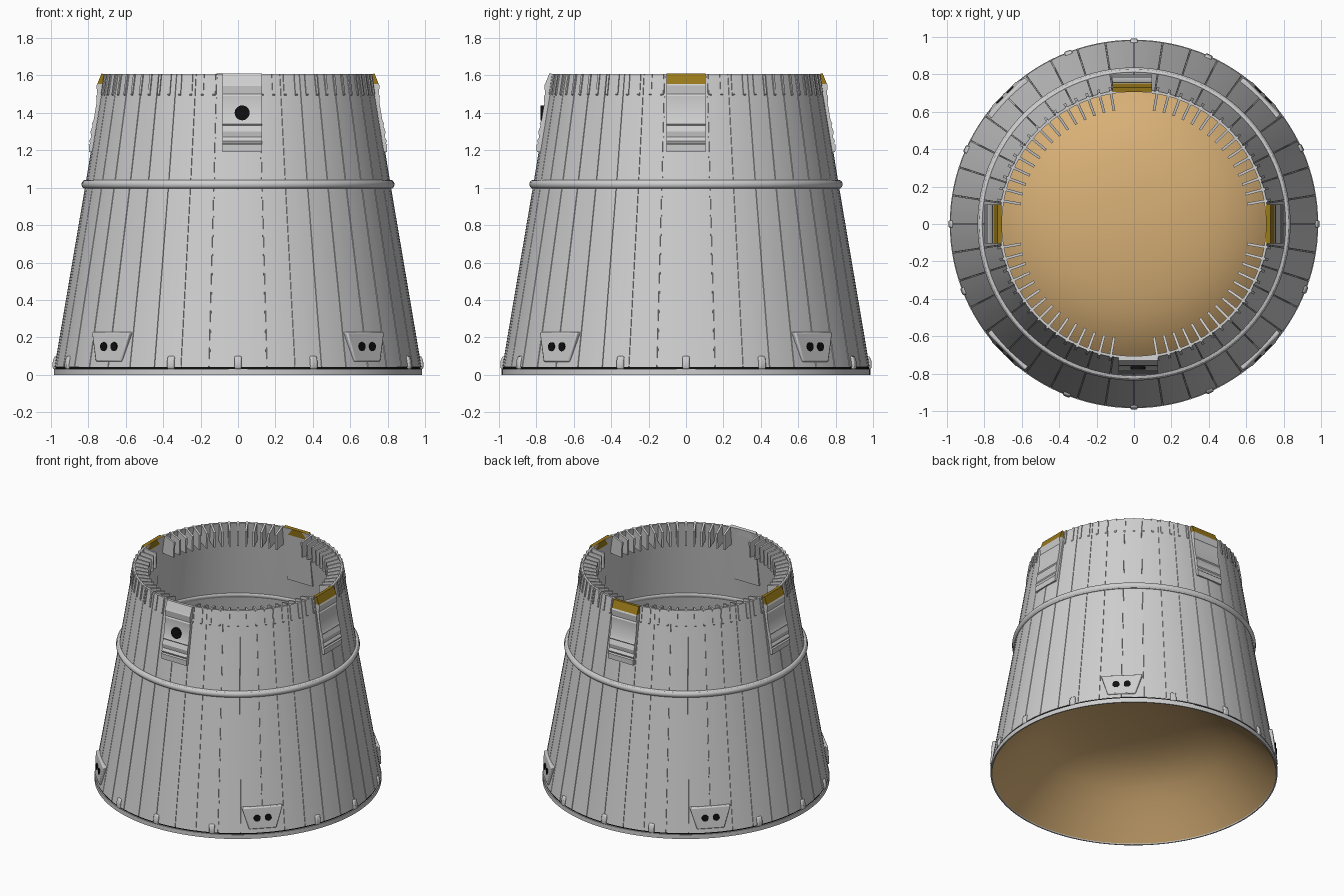
import bpy, bmesh, math
from mathutils import Matrix, Vector

if "Cube" in bpy.data.objects:
    bpy.data.objects.remove(bpy.data.objects["Cube"])


def material(name, rgb):
    m = bpy.data.materials.new(name)
    m.diffuse_color = (*rgb, 1)
    m.use_nodes = True
    m.node_tree.nodes["Principled BSDF"].inputs["Base Color"].default_value = m.diffuse_color
    return m


GREY = material("light_grey", (0.62, 0.62, 0.62))
TAN = material("tan", (0.68, 0.43, 0.18))
GOLD = material("dark_gold", (0.32, 0.19, 0.01))
BLACK = material("black", (0.005, 0.005, 0.005))


def finish(bm, name, mat, smooth=True, bevel=0):
    bmesh.ops.recalc_face_normals(bm, faces=bm.faces)
    me = bpy.data.meshes.new(name)
    bm.to_mesh(me)
    bm.free()
    ob = bpy.data.objects.new(name, me)
    bpy.context.collection.objects.link(ob)
    me.materials.append(mat)
    if bevel:
        b = ob.modifiers.new("bevel", 'BEVEL')
        b.width, b.segments = bevel, 2
    if smooth:
        bpy.ops.object.select_all(action='DESELECT')
        ob.select_set(True)
        bpy.context.view_layer.objects.active = ob
        bpy.ops.object.shade_smooth_by_angle(angle=math.radians(30))
    return ob


def revolve(name, profile, mat, closed=True, angles=None, depth=None):
    """Spin (r, z) points; depth(i, k) pulls point k in at angle step i."""
    angles = angles or [math.tau * i / 120 for i in range(120)]
    bm = bmesh.new()
    rings = []
    for i, a in enumerate(angles):
        row = []
        for k, (r, z) in enumerate(profile):
            r -= depth(i, k) if depth else 0
            row.append(bm.verts.new((r * math.cos(a), r * math.sin(a), z)))
        rings.append(row)
    n = len(profile)
    for i in range(len(rings)):
        p, q = rings[i], rings[(i + 1) % len(rings)]
        for k in range(n if closed else n - 1):
            j = (k + 1) % n
            bm.faces.new((p[k], q[k], q[j], p[j]))
    bmesh.ops.remove_doubles(bm, verts=bm.verts, dist=1e-5)
    return finish(bm, name, mat)


def prism(name, profile, half, deg, mat, offset=0, smooth=False, bevel=0):
    """Radial (r, z) outline given a tangential width, turned to an angle."""
    bm = bmesh.new()
    sides = [[bm.verts.new((r, offset + s * half, z)) for r, z in profile] for s in (-1, 1)]
    for s in sides:
        bm.faces.new(s)
    n = len(profile)
    for k in range(n):
        j = (k + 1) % n
        bm.faces.new((sides[0][k], sides[0][j], sides[1][j], sides[1][k]))
    bm.transform(Matrix.Rotation(math.radians(deg), 4, 'Z'))
    return finish(bm, name, mat, smooth, bevel)


def port(name, r, t, z, radius, deg, mat=BLACK, length=0.03):
    """Round opening facing outward."""
    bm = bmesh.new()
    bmesh.ops.create_cone(bm, cap_ends=True, segments=20, radius1=radius, radius2=radius, depth=length)
    bm.transform(Matrix.Rotation(math.radians(deg), 4, 'Z')
                 @ Matrix.Translation((r - length / 2, t, z))
                 @ Matrix.Rotation(math.pi / 2, 4, 'Y'))
    return finish(bm, name, mat)


# Tapered shell with forty narrow vertical panel seams
angles, seam = [], []
for i in range(40):
    for d, s in ((-0.18, 0), (-0.12, 1), (0.12, 1), (0.18, 0), (3, 0), (6, 0)):
        angles.append(math.radians(9 * i + d))
        seam.append(s)
shell = [(0.981, 0.042), (0.815, 1.02), (0.72, 1.607), (0.706, 1.607), (0.800, 1.02), (0.966, 0.042)]
revolve("shell", shell, GREY, angles=angles,
        depth=lambda i, k: 0.004 * seam[i] if k < 3 else 0)

# Base ring, dark gap and reinforcing hoop
revolve("base_ring", [(0.985, 0), (0.985, 0.032), (0.966, 0.032), (0.976, 0)], GREY)
revolve("base_gap", [(0.977, 0.03), (0.977, 0.044), (0.967, 0.044), (0.967, 0.03)], BLACK)
hoop = [(0.815 + 0.022 * math.cos(math.tau * k / 12), 1.018 + 0.024 * math.sin(math.tau * k / 12))
        for k in range(12)]
revolve("hoop", hoop, GREY)

# Domed inner bulkhead
dome = [(0.98, 0.001), (0.86, 0.12), (0.76, 0.21), (0.68, 0.277), (0.60, 0.33), (0.50, 0.375),
        (0.38, 0.41), (0.2, 0.437), (0, 0.445)]
revolve("bulkhead", dome, TAN, closed=False)

# Radial fins around the top rim, skipping the four latch plates
for q in range(4):
    for i in range(15):
        prism("rim_fin", [(0.615, 1.585), (0.62, 1.47), (0.72, 1.47), (0.743, 1.50), (0.726, 1.608), (0.71, 1.608)],
              0.007, q * 90 + 10 + i * 5, GREY)

# Ridged latch plates with caps
plate = [(0.71, 1.555), (0.752, 1.555), (0.757, 1.545), (0.752, 1.50), (0.758, 1.49), (0.757, 1.45),
         (0.772, 1.36), (0.782, 1.34), (0.776, 1.333), (0.789, 1.30), (0.784, 1.27), (0.796, 1.25),
         (0.790, 1.237), (0.798, 1.23), (0.797, 1.19), (0.755, 1.19)]
cap = [(0.705, 1.607), (0.730, 1.610), (0.752, 1.555), (0.71, 1.555)]
for deg, off in ((-90, 0.022), (0, 0), (90, 0.01), (180, 0)):
    prism("latch_plate", plate, 0.105, deg, GREY, off, smooth=True)
    prism("latch_cap", cap, 0.105, deg, GREY if deg == -90 else GOLD, off)
port("hatch_port", 0.777, 0.022, 1.40, 0.04, -90)

# Trapezoid thruster pods on the diagonals, each with two nozzles
for deg in (45, 135, 225, 315):
    bm = bmesh.new()
    front = [(0.984, -0.095, 0.07), (0.984, 0.095, 0.07), (0.966, 0.142, 0.228), (0.966, -0.142, 0.228)]
    f = bm.faces.new([bm.verts.new(p) for p in front])
    back = bmesh.ops.extrude_face_region(bm, geom=[f])
    bmesh.ops.translate(bm, vec=(-0.05, 0, 0),
                        verts=[v for v in back["geom"] if isinstance(v, bmesh.types.BMVert)])
    bm.transform(Matrix.Rotation(math.radians(deg), 4, 'Z'))
    finish(bm, "thruster_pod", GREY, bevel=0.008)
    for t in (-0.039, 0.039):
        port("nozzle", 0.980, t, 0.15, 0.024, deg)

# Small clips around the base
clip = [(0.955, 0.03), (0.988, 0.03), (0.992, 0.045), (0.990, 0.075), (0.980, 0.10), (0.955, 0.10)]
for deg in (0, 24.5, 66, 90, 111, 156, 180, 201.5, 248.5, 270, 294.4, 339):
    prism("base_clip", clip, 0.02, deg, GREY, smooth=True, bevel=0.008)
